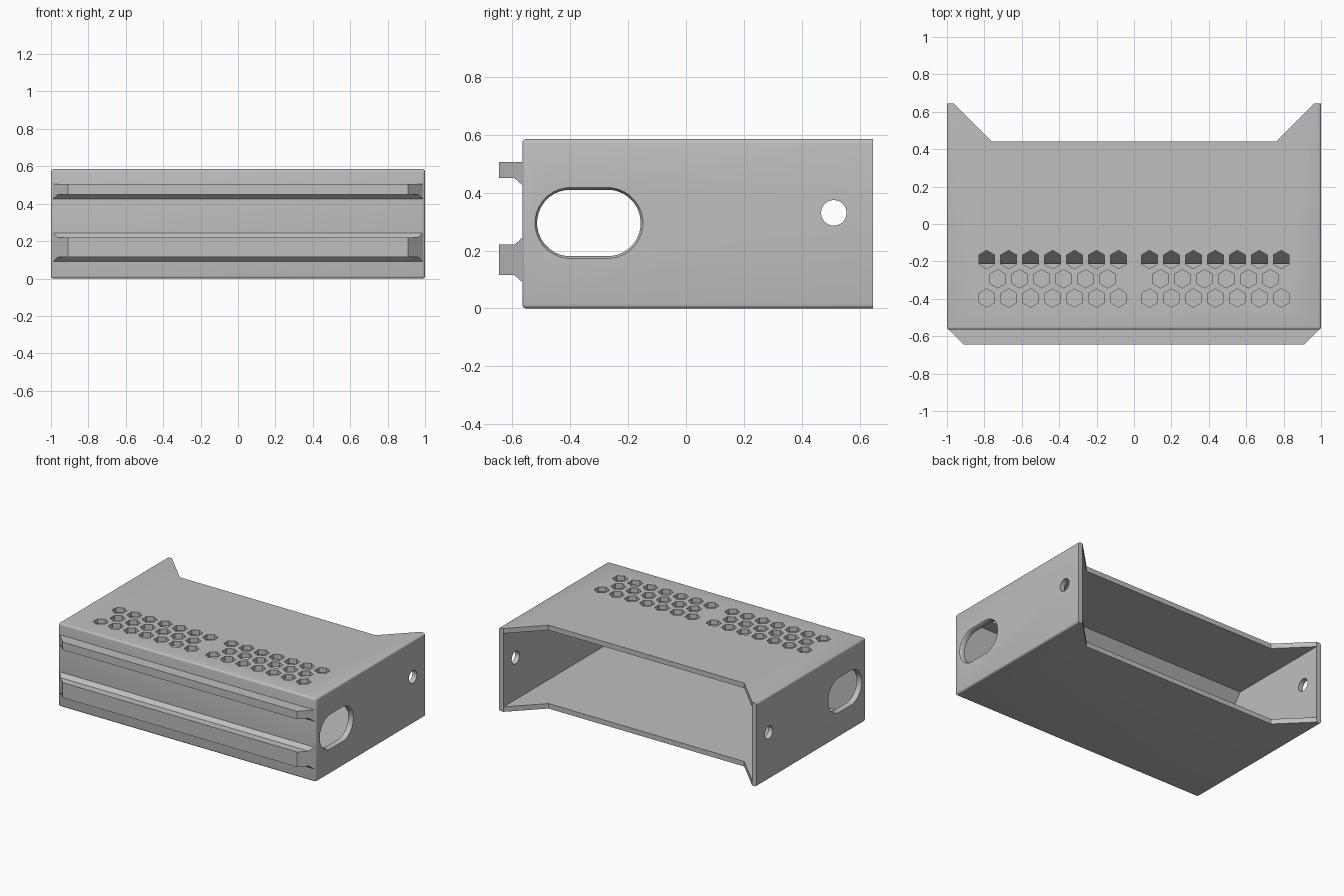
import bpy, bmesh, math

if "Cube" in bpy.data.objects:
    bpy.data.objects.remove(bpy.data.objects["Cube"], do_unlink=True)

grey = bpy.data.materials.new("plain grey")
grey.use_nodes = True
colour = (0.52, 0.52, 0.52, 1)
grey.diffuse_color = colour
grey.node_tree.nodes["Principled BSDF"].inputs["Base Color"].default_value = colour

WALL = 0.035
FRONT, BACK, HEIGHT = -0.565, 0.645, 0.585


def finish(bm, name):
    bmesh.ops.recalc_face_normals(bm, faces=bm.faces)
    mesh = bpy.data.meshes.new(name)
    bm.to_mesh(mesh)
    bm.free()
    mesh.materials.append(grey)
    obj = bpy.data.objects.new(name, mesh)
    bpy.context.collection.objects.link(obj)
    return obj


def loft(bm, rings):
    """Skin a closed solid through rings of equal point count."""
    rows = [[bm.verts.new(p) for p in ring] for ring in rings]
    n = len(rows[0])
    for a, b in zip(rows, rows[1:]):
        for i in range(n):
            j = (i + 1) % n
            bm.faces.new((a[i], a[j], b[j], b[i]))
    bm.faces.new(rows[0][::-1])
    bm.faces.new(rows[-1])


def box(bm, x0, x1, y0, y1, z0, z1):
    loft(bm, [[(x0, y0, z), (x1, y0, z), (x1, y1, z), (x0, y1, z)] for z in (z0, z1)])


def oblong(x, y, z, half, r, steps=32):
    """Stadium outline in a plane of constant x; half is the straight half length."""
    pts = []
    for i in range(steps):
        a = 2 * math.pi * (i + 0.5) / steps
        shift = math.copysign(half, math.cos(a))
        pts.append((x, y + shift + r * math.cos(a), z + r * math.sin(a)))
    return pts


def cut(target, cutter):
    cutter.hide_render = True
    mod = target.modifiers.new("cut", "BOOLEAN")
    mod.operation, mod.solver, mod.object = "DIFFERENCE", "EXACT", cutter
    graph = bpy.context.evaluated_depsgraph_get()
    mesh = bpy.data.meshes.new_from_object(target.evaluated_get(graph))
    target.modifiers.clear()
    target.data = mesh
    bpy.data.objects.remove(cutter, do_unlink=True)


# Outer shell with softened edges, square at the open back
bm = bmesh.new()
box(bm, -1, 1, FRONT, BACK, 0, HEIGHT)
soft = [e for e in bm.edges if any(v.co.y < 0 for v in e.verts)]
bmesh.ops.bevel(bm, geom=soft, offset=0.014, segments=4, profile=0.5, affect="EDGES")
shell = finish(bm, "shell")

# Cavity open to the back
bm = bmesh.new()
box(bm, -1 + WALL, 1 - WALL, FRONT + WALL, BACK + 0.1, WALL, HEIGHT - WALL)
cut(shell, finish(bm, "cavity_cutter"))

# Notch in the back edge of the top and bottom panels
bm = bmesh.new()
outline = [(-0.965, BACK), (-0.76, 0.44), (0.76, 0.44), (0.965, BACK), (0.965, 0.8), (-0.965, 0.8)]
loft(bm, [[(x, y, z) for x, y in outline] for z in (-0.1, 0.7)])
cut(shell, finish(bm, "notch_cutter"))

# Side slots with a flared rim, and round screw holes
bm = bmesh.new()
for side in (-1, 1):
    stations = ((0.9, 0.115), (0.985, 0.115), (0.994, 0.118), (1.002, 0.124), (1.05, 0.124))
    loft(bm, [oblong(side * x, -0.335, 0.295, 0.064, r) for x, r in stations])
    loft(bm, [oblong(side * x, 0.51, 0.33, 0, 0.044) for x in (0.9, 1.05)])
cut(shell, finish(bm, "side_cutter"))

# Honeycomb vents in the top, in two groups of three rows
bm = bmesh.new()
for y, count in ((-0.19, 7), (-0.293, 6), (-0.396, 7)):
    for middle in (-0.435, 0.435):
        for i in range(count):
            cx = middle + (i - (count - 1) / 2) * 0.1175
            corners = [math.radians(30 + 60 * k) for k in range(6)]
            loft(bm, [[(cx + 0.049 * math.cos(a), y + 0.049 * math.sin(a), z)
                       for a in corners] for z in (0.5, 0.65)])
cut(shell, finish(bm, "vent_cutter"))

# Sloped stop plate hanging under the top panel
bm = bmesh.new()
stop = [(-0.135, 0.552), (-0.215, 0.455), (-0.195, 0.44), (-0.105, 0.552)]
loft(bm, [[(x, y, z) for y, z in stop] for x in (-0.97, 0.97)])
stop_plate = finish(bm, "stop_plate")


# Front rails with mitred ends
def rail(name, profile):
    bm = bmesh.new()
    loft(bm, [[(s * (0.99 + min(0, y - FRONT)), y, z) for y, z in profile] for s in (-1, 1)])
    return finish(bm, name)


TIP, NECK, ROOT = -0.645, -0.592, FRONT + 0.001
upper_rail = rail("upper_rail", [(ROOT, 0.505), (TIP, 0.505), (TIP, 0.45),
                                 (NECK, 0.45), (ROOT, 0.425)])
lower_rail = rail("lower_rail", [(ROOT, 0.245), (NECK, 0.22), (TIP, 0.22),
                                 (TIP, 0.115), (NECK, 0.115), (ROOT, 0.09)])

# Smooth the rounded edges only
for obj in bpy.context.selected_objects:
    obj.select_set(False)
shell.select_set(True)
bpy.context.view_layer.objects.active = shell
bpy.ops.object.shade_smooth_by_angle(angle=math.radians(30))
